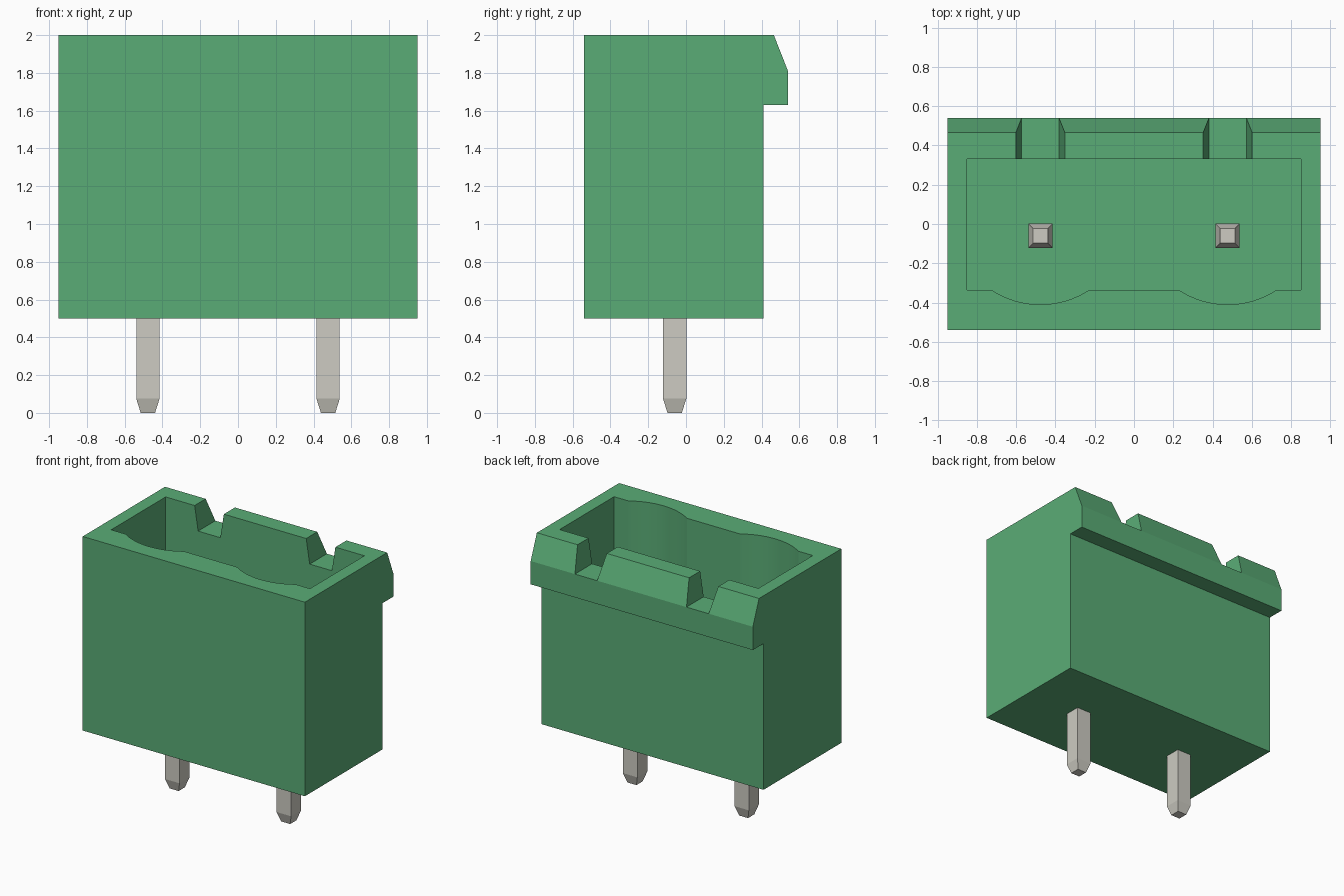
import bpy, bmesh, math
from mathutils import Vector

cube = bpy.data.objects.get("Cube")
if cube:
    bpy.data.objects.remove(cube, do_unlink=True)


def material(name, rgb):
    m = bpy.data.materials.new(name)
    m.use_nodes = True
    m.diffuse_color = (*rgb, 1)
    m.node_tree.nodes["Principled BSDF"].inputs["Base Color"].default_value = (*rgb, 1)
    return m


GREEN = material("green plastic", (0.102, 0.413, 0.181))
METAL = material("tinned metal", (0.61, 0.60, 0.54))


def prism(name, outline, shift, mat):
    """Extrude a closed planar outline along a vector."""
    bm = bmesh.new()
    face = bm.faces.new([bm.verts.new(p) for p in outline])
    ext = bmesh.ops.extrude_face_region(bm, geom=[face])
    moved = [v for v in ext["geom"] if isinstance(v, bmesh.types.BMVert)]
    bmesh.ops.translate(bm, verts=moved, vec=Vector(shift))
    bmesh.ops.recalc_face_normals(bm, faces=bm.faces)
    return finish(name, bm, mat)


def finish(name, bm, mat):
    mesh = bpy.data.meshes.new(name)
    bm.to_mesh(mesh)
    bm.free()
    mesh.materials.append(mat)
    ob = bpy.data.objects.new(name, mesh)
    bpy.context.collection.objects.link(ob)
    return ob


def activate(ob):
    bpy.ops.object.select_all(action='DESELECT')
    ob.select_set(True)
    bpy.context.view_layer.objects.active = ob


def cut(target, cutter):
    cutter.hide_render = True
    mod = target.modifiers.new("cut", 'BOOLEAN')
    mod.operation = 'DIFFERENCE'
    mod.solver = 'EXACT'
    mod.object = cutter
    activate(target)
    bpy.ops.object.modifier_apply(modifier=mod.name)
    bpy.data.objects.remove(cutter, do_unlink=True)


PITCH_X = 0.477     # pin offset from the middle
HALF_X = 0.95
FLOOR = 0.92        # bottom of the socket
PIN_Y = -0.06

# Housing: side profile with the overhanging latch ledge
side = [(-0.54, 0.5), (0.41, 0.5), (0.41, 1.63), (0.54, 1.63),
        (0.54, 1.81), (0.465, 2.0), (-0.54, 2.0)]
housing = prism("housing", [(-HALF_X, y, z) for y, z in side], (2 * HALF_X, 0, 0), GREEN)

# Socket: rectangle with a shallow arc bulging forward at each pin
FRONT, SAG, CHORD, STEPS = -0.335, 0.075, 0.25, 16
radius = (CHORD ** 2 + SAG ** 2) / (2 * SAG)
sweep = math.asin(CHORD / radius)
socket = [(0.85, FRONT), (0.85, 0.33), (-0.85, 0.33), (-0.85, FRONT)]
for cx in (-PITCH_X, PITCH_X):
    for i in range(STEPS + 1):
        a = sweep * (2 * i / STEPS - 1)
        socket.append((cx + radius * math.sin(a),
                       FRONT - SAG + radius * (1 - math.cos(a))))
cut(housing, prism("socket_cutter", [(x, y, FLOOR) for x, y in socket], (0, 0, 1.3), GREEN))

# Tapered notches through the latch wall
for cx in (-PITCH_X, PITCH_X):
    low, slope = 0.095, 0.03 / 0.19
    high = low + slope * 0.29
    notch = [(-low, 1.81), (low, 1.81), (high, 2.1), (-high, 2.1)]
    cut(housing, prism("notch_cutter", [(cx + x, 0.25, z) for x, z in notch],
                       (0, 0.5, 0), GREEN))

activate(housing)
bpy.ops.object.shade_smooth_by_angle(angle=math.radians(20))


# Square pins with tapered tips at both ends
def pin(name, cx):
    bm = bmesh.new()
    rings = []
    for z, h in ((0, 0.038), (0.075, 0.0615), (1.62, 0.0615), (1.7, 0.038)):
        rings.append([bm.verts.new((cx + sx * h, PIN_Y + sy * h, z))
                      for sx, sy in ((-1, -1), (1, -1), (1, 1), (-1, 1))])
    for lower, upper in zip(rings, rings[1:]):
        for i in range(4):
            j = (i + 1) % 4
            bm.faces.new((lower[i], lower[j], upper[j], upper[i]))
    bm.faces.new(rings[0][::-1])
    bm.faces.new(rings[-1])
    return finish(name, bm, METAL)


pin("left_pin", PITCH_X)
pin("right_pin", -PITCH_X)
